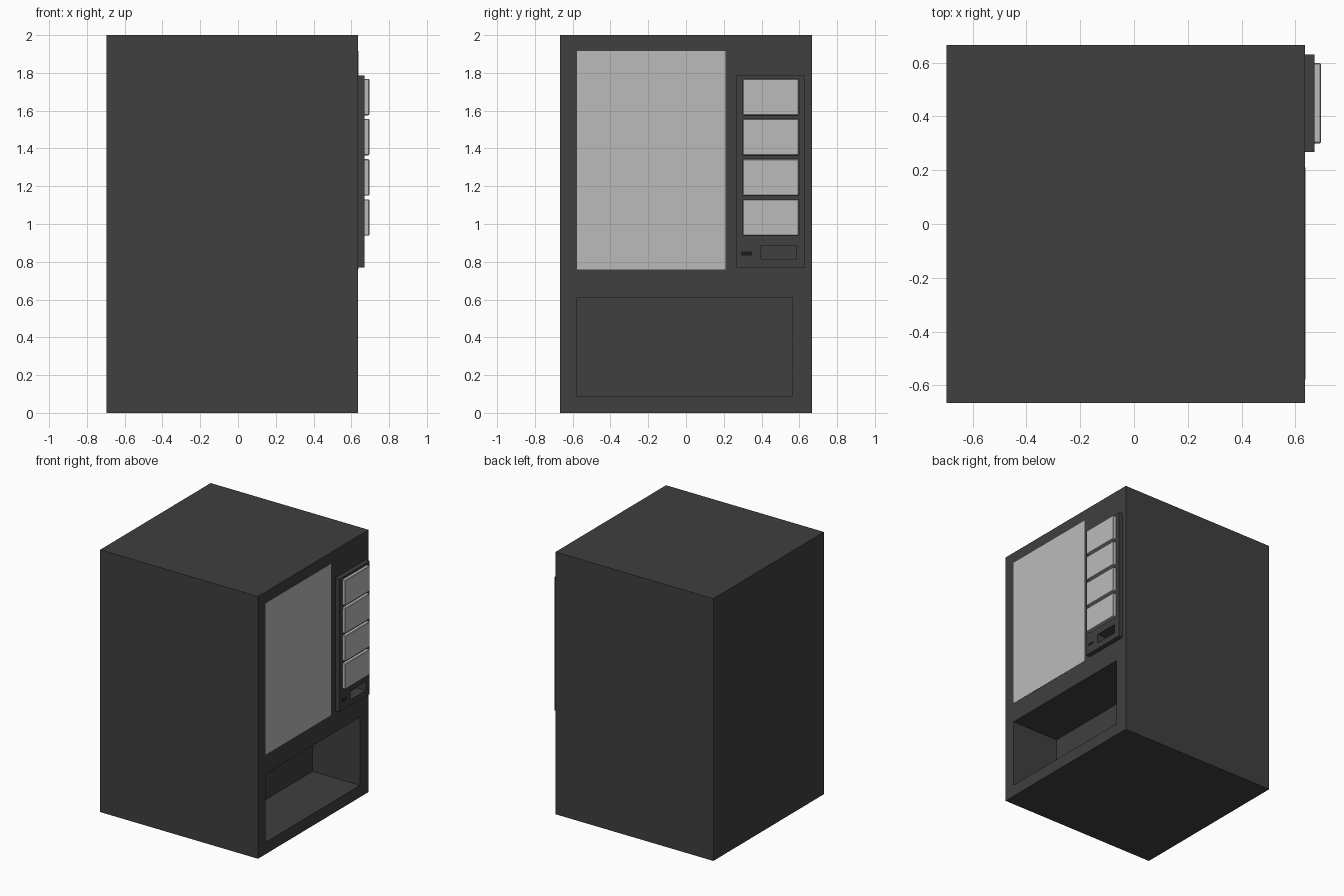
import bpy

if "Cube" in bpy.data.objects:
    bpy.data.objects.remove(bpy.data.objects["Cube"])


def material(name, rgba):
    m = bpy.data.materials.new(name)
    m.diffuse_color = rgba
    m.use_nodes = True
    m.node_tree.nodes["Principled BSDF"].inputs["Base Color"].default_value = m.diffuse_color
    return m


DARK = material("dark_metal", (0.05, 0.05, 0.05, 1))
BLACK = material("black", (0.01, 0.01, 0.01, 1))
LIGHT = material("light_glass", (0.5, 0.5, 0.5, 1))


def box(name, x, y, z, mat=None, bevel=0):
    """Box spanning the (min, max) pairs x, y, z."""
    bpy.ops.mesh.primitive_cube_add(size=1, location=[(a + b) / 2 for a, b in (x, y, z)])
    ob = bpy.context.object
    ob.name = name
    ob.scale = [b - a for a, b in (x, y, z)]
    bpy.ops.object.transform_apply(location=False, rotation=False, scale=True)
    if mat:
        ob.data.materials.append(mat)
    if bevel:
        mod = ob.modifiers.new("edges", "BEVEL")
        mod.width = bevel
        mod.segments = 1
    return ob


def cut(target, cutter):
    mod = target.modifiers.new("cut", "BOOLEAN")
    mod.operation = "DIFFERENCE"
    mod.solver = "EXACT"
    mod.object = cutter
    cutter.hide_render = True
    cutter.hide_set(True)


FACE = 0.635   # plane of the service side
PANEL = 0.67   # plane of the control panel

# Cabinet and control panel
cabinet = box("cabinet", (-0.697, FACE), (-0.666, 0.666), (0, 2), DARK)
panel = box("control_panel", (FACE, PANEL), (0.268, 0.63), (0.77, 1.785), DARK)

# Deep pickup bay
cut(cabinet, box("bay_cutter", (FACE - 0.40, 0.8), (-0.577, 0.563), (0.09, 0.61), DARK))

# Coin return pocket runs through the panel into the cabinet
pocket = box("pocket_cutter", (FACE - 0.045, 0.8), (0.397, 0.585), (0.815, 0.885), DARK)
cut(panel, pocket)
cut(cabinet, pocket)

# Coin slot
box("coin_slot", (PANEL - 0.01, PANEL + 0.001), (0.29, 0.35), (0.834, 0.854), BLACK)

# Display window, flush with the cabinet
box("display_window", (FACE - 0.01, FACE + 0.002), (-0.578, 0.21), (0.76, 1.915), LIGHT)

# Four selection buttons
for i in range(4):
    z = 0.938 + i * 0.2125
    box(f"button_{i + 1}", (PANEL - 0.005, 0.695), (0.30, 0.598), (z, z + 0.193), LIGHT, 0.004)
